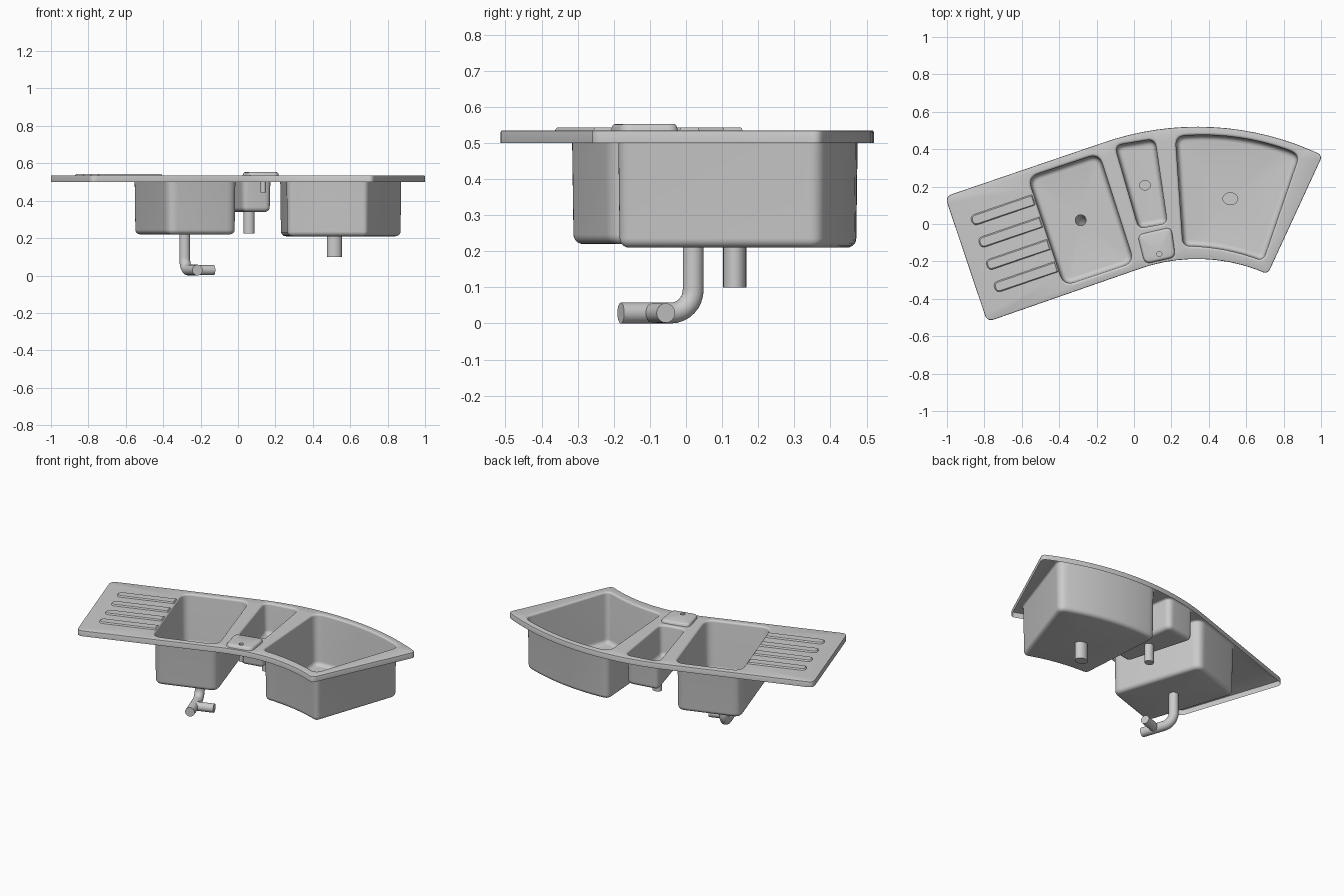
import bpy, bmesh
from math import sin, cos, pi
from mathutils import Vector as V

if "Cube" in bpy.data.objects:
    bpy.data.objects.remove(bpy.data.objects["Cube"])

# local axes of the straight (left) half of the sink
U, W, Z = V((0.946, 0.325, 0)), V((-0.325, 0.946, 0)), V((0, 0, 1))


def arc(a, m, b, r, n=10):
    """Circular arc through a, m, b as (x, y, fillet) points; both ends get fillet r."""
    (ax, ay), (bx, by), (cx, cy) = a, m, b
    d = 2 * (ax * (by - cy) + bx * (cy - ay) + cx * (ay - by))
    sa, sb, sc = ax * ax + ay * ay, bx * bx + by * by, cx * cx + cy * cy
    o = V(((sa * (by - cy) + sb * (cy - ay) + sc * (ay - by)) / d,
           (sa * (cx - bx) + sb * (ax - cx) + sc * (bx - ax)) / d))
    p, q = V(a) - o, V(b) - o
    t = -p.angle_signed(q)
    pts = []
    for i in range(n + 1):
        k = t * i / n
        pts.append((o.x + p.x * cos(k) - p.y * sin(k),
                    o.y + p.x * sin(k) + p.y * cos(k), r if i in (0, n) else 0))
    return pts


def outline(pts, seg=7):
    """Closed 2D outline with filleted corners."""
    out = []
    for i, (x, y, r) in enumerate(pts):
        c = V((x, y))
        if not r:
            out.append(c)
            continue
        a = c + (V(pts[i - 1][:2]) - c).normalized() * r
        b = c + (V(pts[(i + 1) % len(pts)][:2]) - c).normalized() * r
        for j in range(seg + 1):
            t = j / seg
            out.append(a * (1 - t) ** 2 + c * 2 * t * (1 - t) + b * t * t)
    return out


def offset(loop, d):
    """Move a closed outline outward (d > 0) or inward (d < 0)."""
    n = len(loop)
    area = sum(loop[i - 1].x * loop[i].y - loop[i].x * loop[i - 1].y for i in range(n))
    s = d if area > 0 else -d
    res = []
    for i in range(n):
        t = (loop[(i + 1) % n] - loop[i - 1]).normalized()
        res.append(loop[i] + V((t.y, -t.x)) * s)
    return res


def ellipse(x, y, rx, ry, n=28):
    return [V((x + rx * cos(2 * pi * i / n), y + ry * sin(2 * pi * i / n))) for i in range(n)]


def ring(bm, loop, z):
    return [bm.verts.new((p.x, p.y, z)) for p in loop]


def loft(bm, rings):
    for a, b in zip(rings, rings[1:]):
        for i in range(len(a)):
            bm.faces.new((a[i - 1], a[i], b[i], b[i - 1]))


def fill(bm, *rings):
    """Flat fill between an outer ring and any holes."""
    edges = []
    for r in rings:
        for i in range(len(r)):
            edges.append(bm.edges.get((r[i - 1], r[i])) or bm.edges.new((r[i - 1], r[i])))
    bmesh.ops.triangle_fill(bm, edges=edges, use_beauty=True, normal=Z)


def finish(bm, name, sheet=True):
    bmesh.ops.recalc_face_normals(bm, faces=bm.faces)
    if sheet and sum(f.normal.z * f.calc_area() for f in bm.faces) < 0:
        bmesh.ops.reverse_faces(bm, faces=bm.faces)
    me = bpy.data.meshes.new(name)
    bm.to_mesh(me)
    bm.free()
    ob = bpy.data.objects.new(name, me)
    bpy.context.collection.objects.link(ob)


TOP, RIM = 0.535, 0.012

# outlines seen from above
edge = outline([(-1.01, 0.147, 0.04), (-0.785, -0.523, 0.04)]
               + arc((0.02, -0.243), (0.35, -0.187), (0.715, -0.268), 0.03)[:-1]
               + [(0.715, -0.268, 0.03)]
               + arc((1.008, 0.367), (0.35, 0.52), (-0.18, 0.43), 0.03, 16))
left = outline([(-0.567, 0.25, 0.06), (-0.375, -0.33, 0.06),
                (0.0, -0.205, 0.06), (-0.187, 0.377, 0.06)])
middle = outline([(-0.103, 0.42, 0.045), (0.025, -0.024, 0.035),
                  (0.178, 0.004, 0.035), (0.112, 0.455, 0.045)])
right = outline(arc((0.262, -0.118), (0.48, -0.137), (0.69, -0.198), 0.04, 8)
                + arc((0.885, 0.372), (0.45, 0.473), (0.222, 0.468), 0.05, 10))
ledge = outline([(0.018, -0.058, 0.035), (0.058, -0.214, 0.035),
                 (0.222, -0.178, 0.035), (0.2, -0.016, 0.035)])

# worktop plate with a turned-down skirt and openings
bm = bmesh.new()
top = ring(bm, offset(edge, -0.005), TOP)
loft(bm, [top, ring(bm, offset(edge, -0.0015), TOP - 0.0015),
          ring(bm, edge, TOP - 0.005), ring(bm, edge, 0.5)])
fill(bm, top, *[ring(bm, offset(b, RIM), TOP) for b in (left, middle, right)],
     ring(bm, ledge, TOP))
finish(bm, "worktop_plate")


def bowl(name, shape, floor, drain, tube_end):
    """Basin with rolled rim, rounded floor edge and an optional capped drain tube."""
    bm = bmesh.new()
    rings = []
    for i in range(5):
        a = pi / 2 * i / 4
        rings.append(ring(bm, offset(shape, RIM * (1 - sin(a))), TOP - RIM * (1 - cos(a))))
    f = 0.026
    for i in range(6):
        a = pi / 2 * i / 5
        rings.append(ring(bm, offset(shape, -0.004 - f * (1 - cos(a))), floor + f * (1 - sin(a))))
    loft(bm, rings)
    hole = ring(bm, ellipse(*drain), floor)
    fill(bm, rings[-1], hole)
    if tube_end:
        end = ring(bm, ellipse(*drain), tube_end)
        loft(bm, [hole, end])
        bm.faces.new(end)
    finish(bm, name)


P = V((-0.285, 0.02, 0))
bowl("left_bowl", left, 0.22, (P.x, P.y, 0.029, 0.029), None)
bowl("middle_bowl", middle, 0.34, (0.059, 0.207, 0.029, 0.025), 0.225)
bowl("right_bowl", right, 0.21, (0.515, 0.135, 0.04, 0.032), 0.1)

# raised tap ledge with tap hole
bm = bmesh.new()
rings = [ring(bm, offset(ledge, -d), z) for d, z in
         ((0, TOP), (0.003, 0.546), (0.007, 0.551), (0.013, 0.553))]
loft(bm, rings)
tap = ellipse(0.135, -0.16, 0.014, 0.014, 20)
hole, end = ring(bm, tap, 0.553), ring(bm, tap, 0.445)
loft(bm, [hole, end])
bm.faces.new(end)
fill(bm, rings[-1], hole)
finish(bm, "tap_ledge")

# drainboard ridges
for k in range(4):
    tip = V((-0.868, 0.016, 0)) - W * 0.126 * k
    h = 0.029
    corners = [tip + W * h, tip - W * h, tip - W * h + U * 0.35, tip + W * h + U * 0.35]
    shape = outline([(c.x, c.y, r) for c, r in zip(corners, (0.028, 0.028, 0.004, 0.004))])
    bm = bmesh.new()
    rings = [ring(bm, offset(shape, -d), z) for d, z in
             ((0, TOP), (0.002, 0.540), (0.006, 0.543))]
    loft(bm, rings)
    fill(bm, rings[-1])
    finish(bm, f"drainboard_ridge_{k + 1}")


def pipe(name, path, side, r, open_start=False, n=24):
    """Round pipe along a planar path; side is the plane normal."""
    bm = bmesh.new()
    rings = []
    for i, p in enumerate(path):
        t = (path[min(i + 1, len(path) - 1)] - path[max(i - 1, 0)]).normalized()
        o = t.cross(side).normalized()
        rings.append([bm.verts.new(p + (side * cos(2 * pi * j / n) + o * sin(2 * pi * j / n)) * r)
                      for j in range(n)])
    loft(bm, rings)
    bm.faces.new(rings[-1])
    if not open_start:
        bm.faces.new(rings[0])
    finish(bm, name, sheet=False)


# waste pipe: drop, elbow, run, and a side branch
B, ZP = 0.065, 0.029
path = [P + Z * 0.22]
for i in range(9):
    a = pi / 2 * i / 8
    path.append(P - W * B * (1 - cos(a)) + Z * (ZP + B * (1 - sin(a))))
path.append(P - W * 0.212 + Z * ZP)
pipe("waste_pipe", path, U, 0.029, open_start=True)
start = P - W * 0.122 + Z * ZP
pipe("waste_branch", [start, start + U * 0.122], W, 0.027)

for ob in bpy.context.scene.objects:
    ob.select_set(True)
    bpy.context.view_layer.objects.active = ob
bpy.ops.object.shade_smooth_by_angle(angle=0.6)
